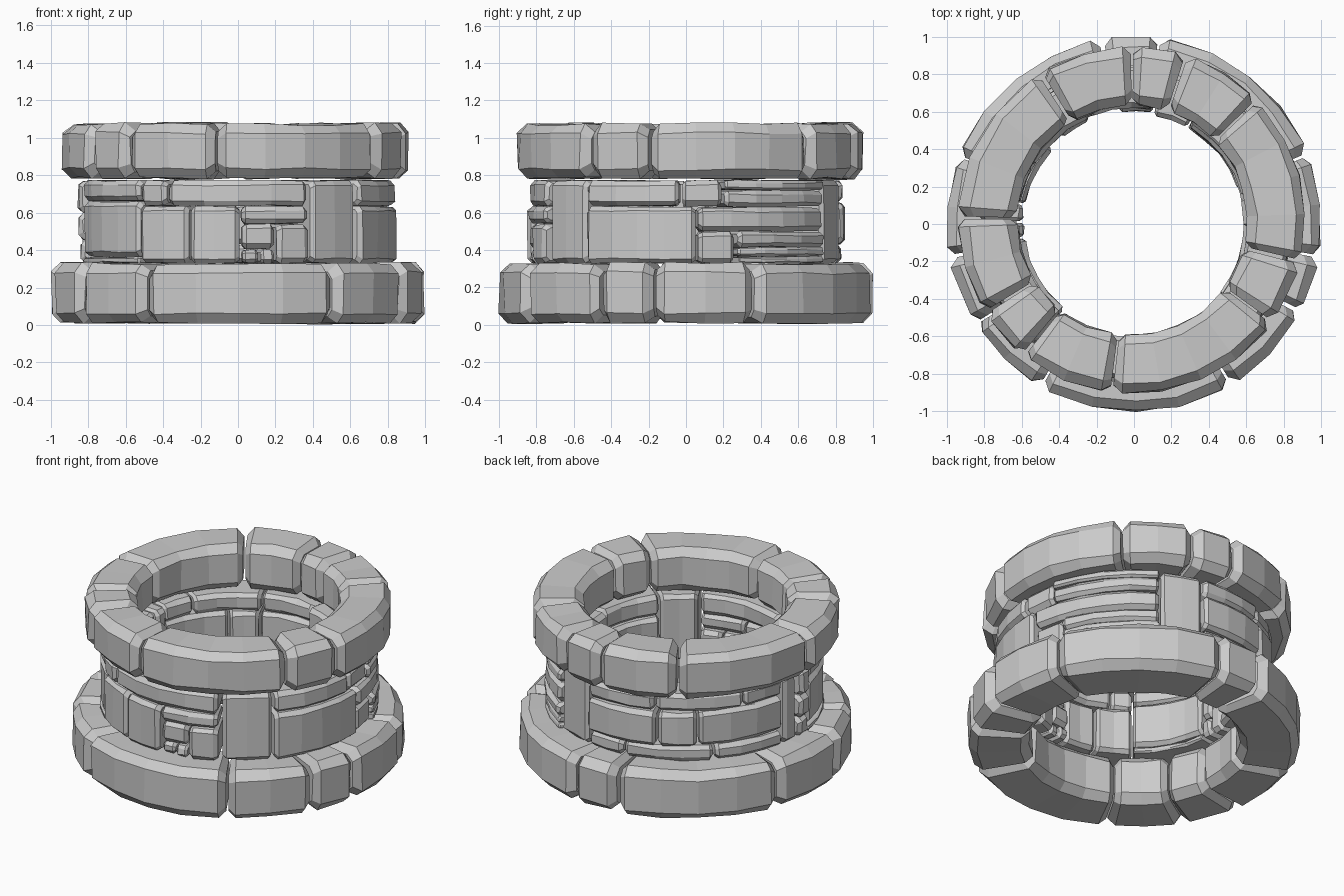
import bpy, bmesh, random
from math import cos, sin, radians, ceil

if "Cube" in bpy.data.objects:
    bpy.data.objects.remove(bpy.data.objects["Cube"])

random.seed(7)
LO, HI = .328, .773      # bottom and top of the thin wall


def jit(amount):
    return random.uniform(-amount, amount)


def stone(name, r0, r1, a0, a1, z0, z1, bevel, rough, step, cx=0, cy=0):
    """Curved, chamfered block swept from angle a0 to a1 (degrees)."""
    rm, zm, hr, hz = (r0 + r1) / 2, (z0 + z1) / 2, (r1 - r0) / 2, (z1 - z0) / 2
    gap = .006 / rm                       # half of the open joint
    a0, a1 = radians(a0) + gap, radians(a1) - gap
    b = min(bevel, hz / 2)
    be = min(b * .8 / rm, (a1 - a0) / 4)
    n = max(1, ceil((a1 - a0 - 2 * be) / radians(step)))

    def octagon(r, z):                    # chamfered rectangle, half sizes r and z
        quarter = [(r - b, z), (r, z - b)]
        half = quarter + [(u, -v) for u, v in reversed(quarter)]
        return half + [(-u, -v) for u, v in half]

    full = octagon(hr, hz)
    small = [(u * (1 - .75 * b / hr), v * (1 - .75 * b / hz)) for u, v in full]
    sections = [(a0, small)]
    sections += [(a0 + be + (a1 - a0 - 2 * be) * i / n, full) for i in range(n + 1)]
    sections += [(a1, small)]

    bm = bmesh.new()
    rings = []
    for a, prof in sections:
        a += jit(rough * .6)
        ring = []
        for u, v in prof:
            r = rm + u + jit(rough * .8)
            ring.append(bm.verts.new((cx + r * cos(a), cy + r * sin(a),
                                      max(0, zm + v + jit(rough * .7)))))
        rings.append(ring)
    for p, q in zip(rings, rings[1:]):
        for i in range(8):
            j = (i + 1) % 8
            bm.faces.new((p[i], p[j], q[j], q[i]))
    bm.faces.new(rings[0])
    bm.faces.new(rings[-1])
    bmesh.ops.recalc_face_normals(bm, faces=bm.faces)
    me = bpy.data.meshes.new(name)
    bm.to_mesh(me)
    bm.free()
    bpy.context.collection.objects.link(bpy.data.objects.new(name, me))


def course(name, start, widths, r0, r1, z0, z1, cx=0, cy=0):
    """Closed ring of large stones; the last one fills what remains."""
    a = start
    for w in widths + [360 - sum(widths)]:
        stone(name, r0, r1, a, a + w, z0 + jit(.004), z1 + jit(.005), .05, .009, 17, cx, cy)
        a += w


def fill(angles, heights):
    """Patch of small wall stones between the given joints."""
    for a, b in zip(angles, angles[1:]):
        for lo, hi in zip(heights, heights[1:]):
            stone("wall_stone", .605 + jit(.02), .84 + jit(.015), a, b,
                  lo + .002, hi - .002, .024, .006, 13)


# wide base course and rim course
course("base_stone", -120, [61, 31, 18, 32, 60, 18, 59, 31, 22], .635, 1.0, .012, .33)
course("rim_stone", -97, [61, 22, 58, 28, 18, 32, 57, 33, 19], .615, .925, .783, 1.075, -.01, .02)

# front of the wall
fill([-173, -129], [LO, .365, .66, HI])
fill([-129, -108, -89], [LO, .635])
fill([-89, -82, -76], [LO, .405])
fill([-89, -76], [.405, .54])
fill([-76, -63], [LO, .54])
fill([-89, -63], [.54, .635])
fill([-129, -117, -63], [.635, HI])
# right side
fill([-62, -40], [LO, HI])
fill([-40, 4], [LO, .635])
fill([-40, -2, 14], [.635, HI])
fill([14, 61], [.63, .72, HI])
fill([4, 61], [.5, .63])
fill([4, 19], [LO, .5])
fill([19, 61], [LO, .365, .415, .5])
# back and left side
fill([61, 80], [LO, HI])
fill([80, 98, 137, 170], [LO, .43])
fill([80, 113, 130, 170], [.43, .655])
fill([80, 112, 150, 170], [.655, HI])
fill([170, 179], [LO, HI])
fill([179, 187], [LO, .455, .6, HI])
